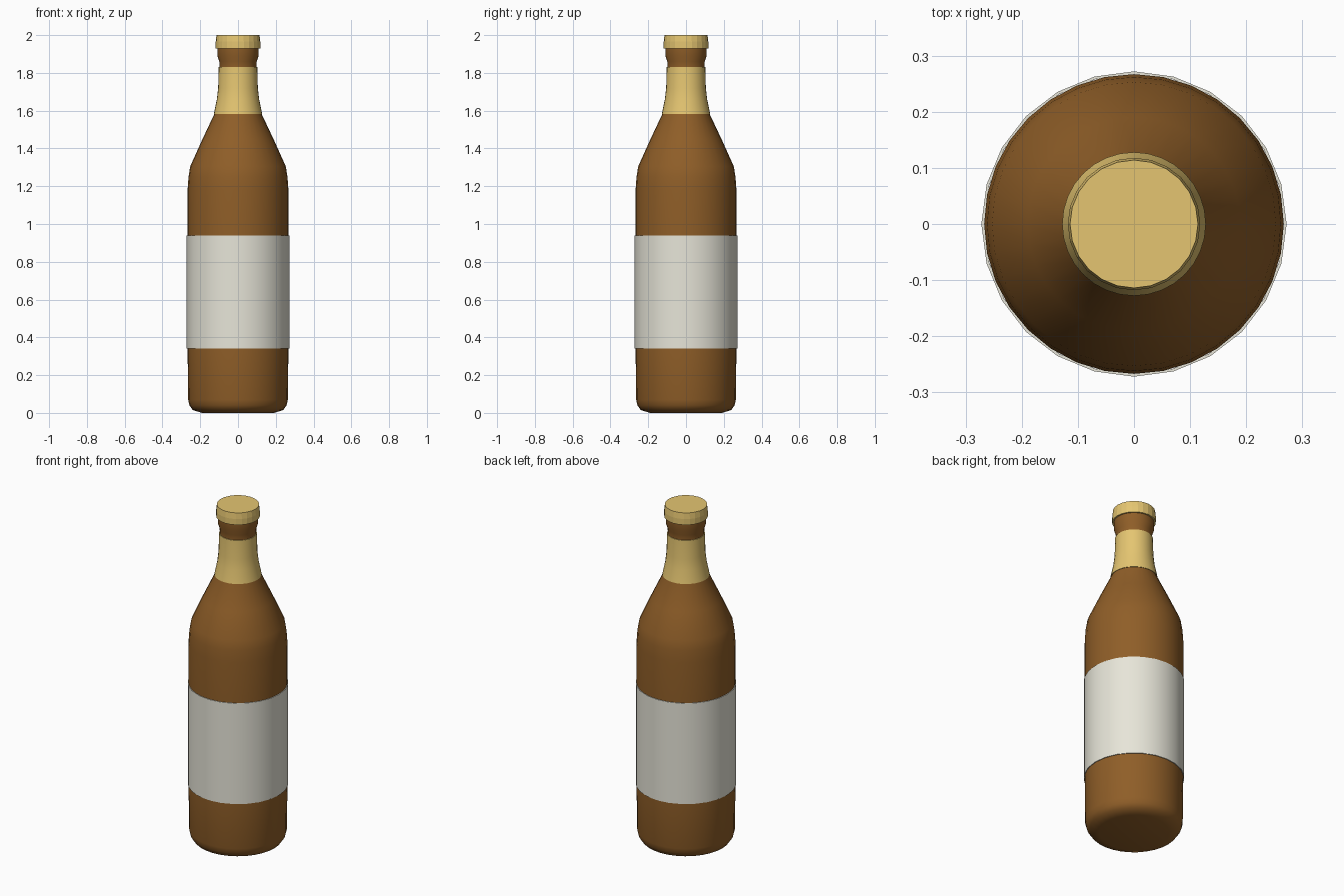
import bpy, math

if "Cube" in bpy.data.objects:
    bpy.data.objects.remove(bpy.data.objects["Cube"])


def material(name, color):
    m = bpy.data.materials.new(name)
    m.diffuse_color = (*color, 1)
    m.use_nodes = True
    m.node_tree.nodes["Principled BSDF"].inputs["Base Color"].default_value = m.diffuse_color
    return m


def lathe(name, profile, sides, mat, cap_ends=True, smooth_angle=None):
    """Revolve (radius, z) points, listed from bottom to top, around z."""
    verts, faces = [], []
    for r, z in profile:
        for i in range(sides):
            a = 2 * math.pi * i / sides
            verts.append((r * math.cos(a), r * math.sin(a), z))
    for k in range(len(profile) - 1):
        for i in range(sides):
            j = (i + 1) % sides
            a, b = k * sides, (k + 1) * sides
            faces.append((a + i, a + j, b + j, b + i))
    if cap_ends:
        top = (len(profile) - 1) * sides
        faces.append(tuple(reversed(range(sides))))
        faces.append(tuple(range(top, top + sides)))
    mesh = bpy.data.meshes.new(name)
    mesh.from_pydata(verts, [], faces)
    mesh.materials.append(mat)
    ob = bpy.data.objects.new(name, mesh)
    bpy.context.collection.objects.link(ob)
    if smooth_angle:
        bpy.ops.object.select_all(action='DESELECT')
        ob.select_set(True)
        bpy.context.view_layer.objects.active = ob
        bpy.ops.object.shade_smooth_by_angle(angle=math.radians(smooth_angle))
    return ob


brown = material("brown glass", (0.275, 0.112, 0.021))
gold = material("gold foil", (0.78, 0.56, 0.165))
cream = material("label paper", (0.80, 0.785, 0.69))

# Glass body with neck and lip
lathe("bottle_body", [
    (0.19, 0.0), (0.24, 0.015), (0.257, 0.04), (0.264, 0.07), (0.267, 0.35),
    (0.267, 0.94), (0.267, 1.18), (0.262, 1.25), (0.253, 1.305), (0.19, 1.445),
    (0.124, 1.585), (0.108, 1.66), (0.101, 1.72), (0.098, 1.83),
    (0.099, 1.86), (0.109, 1.89), (0.109, 1.94)], 32, brown, smooth_angle=60)

# Paper label wrapped round the body
lathe("label", [(0.267, 0.34), (0.272, 0.34), (0.272, 0.94), (0.267, 0.94)],
      24, cream, cap_ends=False, smooth_angle=40)

# Foil round the neck
lathe("neck_foil", [
    (0.122, 1.583), (0.128, 1.583), (0.112, 1.66), (0.105, 1.72),
    (0.102, 1.83), (0.097, 1.83)], 32, gold, cap_ends=False, smooth_angle=40)

# Bottle cap
lathe("cap", [(0.118, 1.93), (0.118, 1.965), (0.114, 2.0)], 24, gold)
